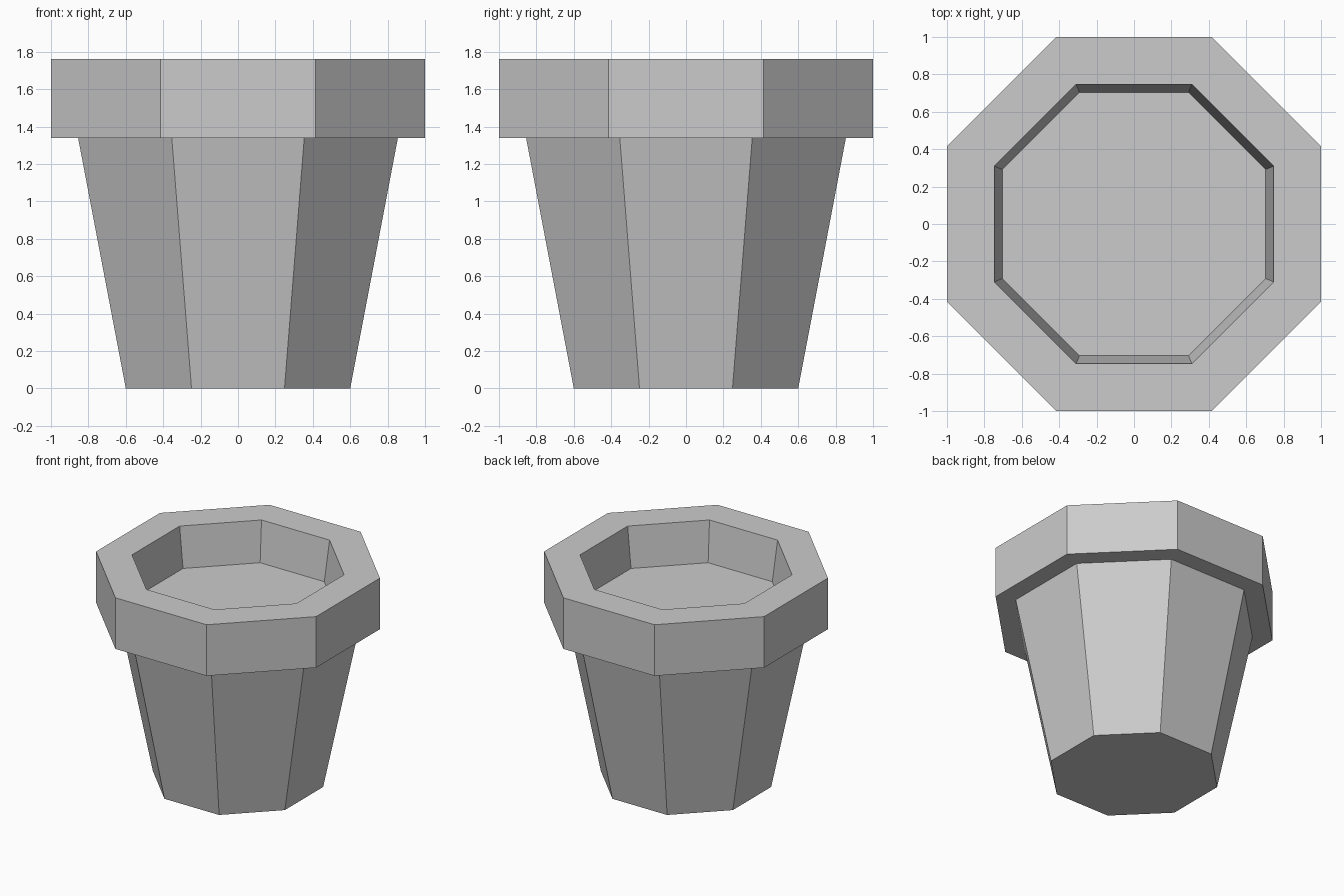
import bpy
import bmesh
from math import cos, sin, pi

SIDES = 8

cube = bpy.data.objects.get("Cube")
if cube:
    bpy.data.objects.remove(cube, do_unlink=True)

# Single flat grey
grey = bpy.data.materials.new("plain grey")
grey.use_nodes = True
colour = (0.6, 0.6, 0.6, 1)
grey.diffuse_color = colour
grey.node_tree.nodes["Principled BSDF"].inputs["Base Color"].default_value = colour


def octagon_part(name, profile, cap_start=False, cap_end=False):
    """Loft octagonal rings; profile holds (flat-side distance, height)."""
    bm = bmesh.new()
    rings = []
    for apothem, z in profile:
        r = apothem / cos(pi / SIDES)
        angles = [(i + 0.5) * 2 * pi / SIDES for i in range(SIDES)]
        rings.append([bm.verts.new((r * cos(a), r * sin(a), z)) for a in angles])
    for low, high in zip(rings, rings[1:]):
        for i in range(SIDES):
            j = (i + 1) % SIDES
            bm.faces.new((low[i], low[j], high[j], high[i]))
    if cap_start:
        bm.faces.new(rings[0][::-1])
    if cap_end:
        bm.faces.new(rings[-1])
    mesh = bpy.data.meshes.new(name)
    bm.to_mesh(mesh)
    bm.free()
    mesh.materials.append(grey)
    obj = bpy.data.objects.new(name, mesh)
    bpy.context.collection.objects.link(obj)
    return obj


# Tapered body with a closed base
octagon_part("pot_body", [(0.6, 0), (0.855, 1.34)], cap_start=True)

# Thick collar, sloping inner wall and the recessed floor
octagon_part("pot_rim", [(0.855, 1.34), (1, 1.34), (1, 1.76),
                         (0.747, 1.76), (0.704, 1.43)], cap_end=True)
